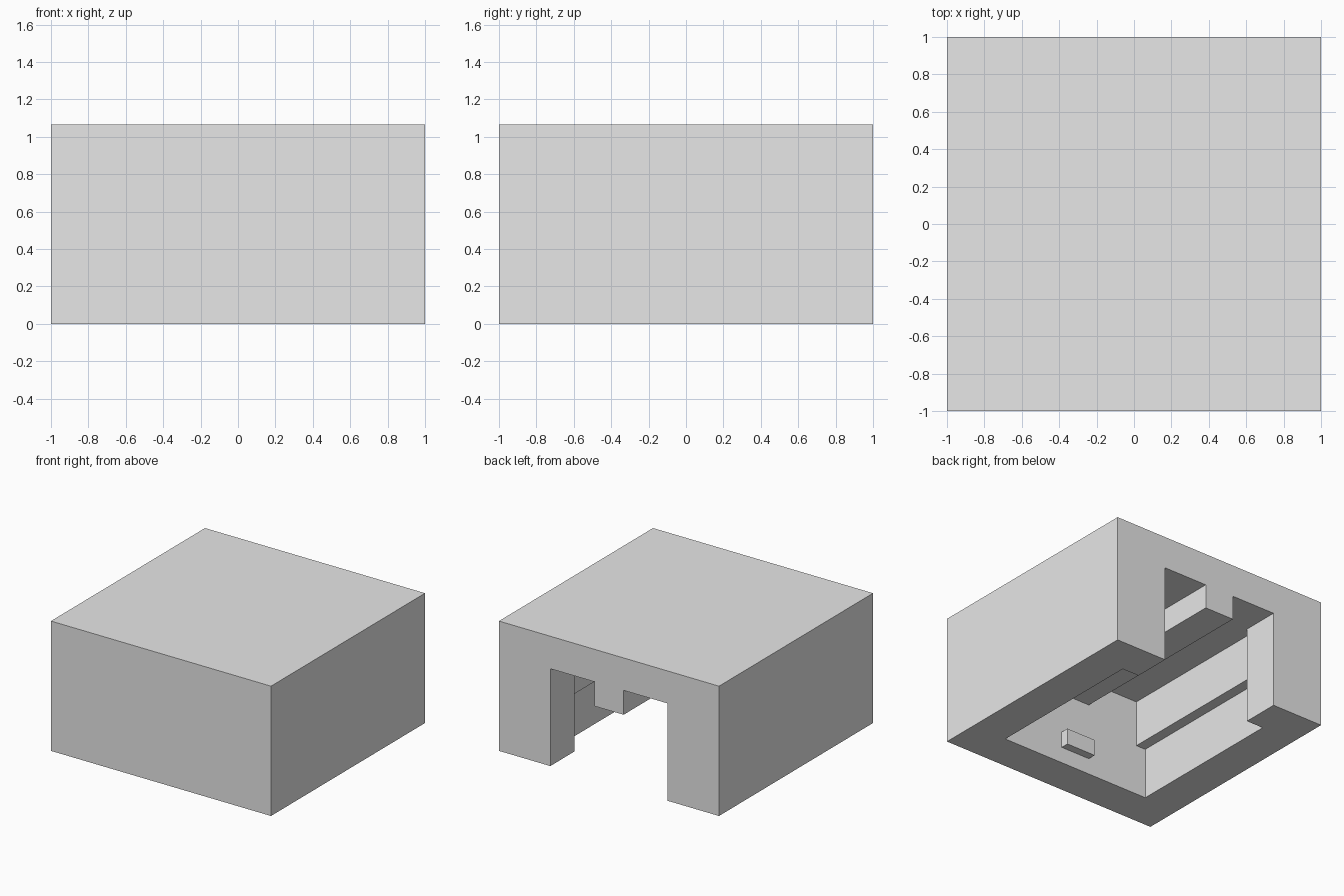
import bpy

cube = bpy.data.objects.get("Cube")
if cube:
    bpy.data.objects.remove(cube, do_unlink=True)

grey = bpy.data.materials.new("light_grey")
grey.use_nodes = True
COLOUR = (0.8, 0.8, 0.8, 1)
grey.diffuse_color = COLOUR
grey.node_tree.nodes["Principled BSDF"].inputs["Base Color"].default_value = COLOUR

U = 1 / 15            # design module
HEIGHT = 16 * U
CEILING = 12 * U
LEDGE = 0.42          # height where the side walls thicken
INNER = 0.688         # half size of the lower cavity


def box(name, x, y, z):
    """Axis-aligned box from (min, max) pairs."""
    verts = [(a, b, c) for a in x for b in y for c in z]
    faces = [(0, 1, 3, 2), (4, 6, 7, 5), (0, 4, 5, 1),
             (2, 3, 7, 6), (0, 2, 6, 4), (1, 5, 7, 3)]
    mesh = bpy.data.meshes.new(name)
    mesh.from_pydata(verts, [], faces)
    mesh.materials.append(grey)
    obj = bpy.data.objects.new(name, mesh)
    bpy.context.collection.objects.link(obj)
    return obj


def combine(target, tool, operation):
    """Apply one boolean to the target and discard the tool."""
    tool.hide_render = True
    mod = target.modifiers.new(tool.name, "BOOLEAN")
    mod.operation = operation
    mod.solver = "EXACT"
    mod.object = tool
    bpy.context.view_layer.update()
    graph = bpy.context.evaluated_depsgraph_get()
    mesh = bpy.data.meshes.new_from_object(target.evaluated_get(graph))
    target.modifiers.clear()
    target.data = mesh
    bpy.data.objects.remove(tool, do_unlink=True)


def sym(half):
    return (-half, half)


# Solid outer block
block = box("hollow_block", sym(1), sym(1), (0, HEIGHT))

# Open-bottomed cavity, narrower above the ledge, and the rear doorway
cuts = [
    box("lower_cavity", sym(INNER), sym(INNER), (-0.1, LEDGE)),
    box("upper_cavity", sym(9 * U), sym(INNER), (-0.1, CEILING)),
    box("rear_doorway", sym(8 * U), (0, 1.1), (-0.1, CEILING)),
]
for cut in cuts:
    combine(block, cut, "DIFFERENCE")

# Ceiling rail from front wall to rear face, and a small lug on the front wall
additions = [
    box("ceiling_rail", sym(2 * U), (-INNER - 0.1, 1), (9 * U, CEILING + 0.1)),
    box("front_wall_lug", sym(2 * U), (-INNER - 0.1, -INNER + U), (2 * U, 4 * U)),
]
for part in additions:
    combine(block, part, "UNION")

block.data.name = "hollow_block"
